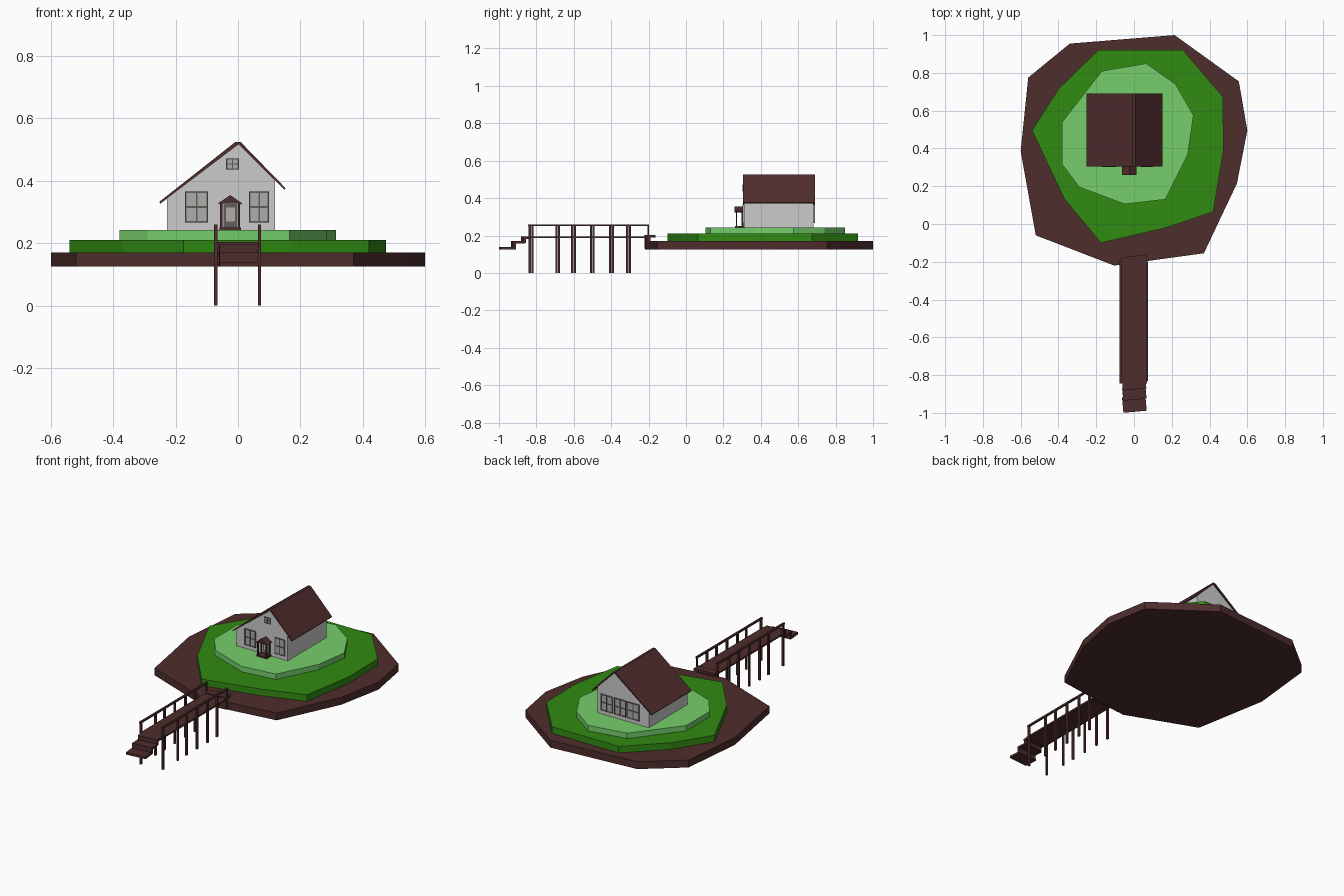
import bpy, bmesh, math
from mathutils import Matrix, Vector

if "Cube" in bpy.data.objects:
    bpy.data.objects.remove(bpy.data.objects["Cube"])


def mat(name, rgb):
    m = bpy.data.materials.new(name)
    m.diffuse_color = (*rgb, 1)
    m.use_nodes = True
    m.node_tree.nodes["Principled BSDF"].inputs["Base Color"].default_value = m.diffuse_color
    return m


BROWN = mat("brown", (0.078, 0.026, 0.026))
GREEN = mat("dark_green", (0.03, 0.26, 0.006))
LIGHT = mat("light_green", (0.18, 0.62, 0.15))
FRAME = mat("frame_grey", (0.12, 0.11, 0.10))
GLASS = mat("glass_grey", (0.42, 0.43, 0.41))


def finish(bm, name, material):
    bmesh.ops.recalc_face_normals(bm, faces=bm.faces)
    me = bpy.data.meshes.new(name)
    bm.to_mesh(me)
    bm.free()
    ob = bpy.data.objects.new(name, me)
    bpy.context.collection.objects.link(ob)
    if material:
        me.materials.append(material)
    return ob


def prism(name, pts, vec, material=None):
    """Extrude a closed 3D outline along vec."""
    bm = bmesh.new()
    face = bm.faces.new([bm.verts.new(p) for p in pts])
    ext = bmesh.ops.extrude_face_region(bm, geom=[face], use_keep_orig=True)
    moved = [g for g in ext["geom"] if isinstance(g, bmesh.types.BMVert)]
    bmesh.ops.translate(bm, verts=moved, vec=Vector(vec))
    return finish(bm, name, material)


def layer(name, outline, z0, z1, material):
    return prism(name, [(x, y, z0) for x, y in outline], (0, 0, z1 - z0), material)


def gable(name, profile, y0, y1, material=None):
    return prism(name, [(x, y0, z) for x, z in profile], (0, y1 - y0, 0), material)


def boxes(name, specs, material=None, turn=0):
    """Boxes given as (x0, x1, y0, y1, z0, z1), each turned about its own centre."""
    bm = bmesh.new()
    for x0, x1, y0, y1, z0, z1 in specs:
        m = (Matrix.Translation(((x0 + x1) / 2, (y0 + y1) / 2, (z0 + z1) / 2))
             @ Matrix.Rotation(turn, 4, 'Z')
             @ Matrix.Diagonal((x1 - x0, y1 - y0, z1 - z0, 1)))
        bmesh.ops.create_cube(bm, size=1, matrix=m)
    return finish(bm, name, material)


# Island layers
layer("soil", [(-.34, .955), (.215, 1), (.555, .755), (.6, .495), (.545, .215),
               (.37, -.155), (-.105, -.22), (-.52, -.06), (-.6, .385), (-.56, .775)],
      .125, .17, BROWN)
layer("lower_grass", [(-.19, .92), (.26, .92), (.47, .675), (.475, .395), (.42, .065),
                      (.17, -.02), (-.175, -.1), (-.37, .135), (-.54, .495), (-.4, .715)],
      .17, .21, GREEN)
layer("upper_grass", [(-.17, .81), (.065, .85), (.22, .74), (.315, .575), (.285, .37),
                      (.165, .13), (-.05, .105), (-.29, .195), (-.38, .315), (-.38, .54)],
      .21, .243, LIGHT)

# House walls and asymmetric roof
FRONT, BACK = .309, .683
gable("house_walls", [(-.228, .243), (.119, .243), (.119, .4), (.002, .517), (-.228, .344)],
      FRONT, BACK)
gable("roof", [(-.252, .333), (-.008, .525), (.008, .525), (.152, .377), (.149, .371),
               (.002, .517), (-.249, .327)], .305, .69, BROWN)


# Windows: glass pane, frame and crossed bars
def window(name, x0, x1, z0, z1, wall, side, t=.005, split=.5):
    def span(d):
        return sorted((wall - side * .002, wall + side * d))
    a, b = span(.003), span(.006)
    xm, zm = (x0 + x1) / 2, z0 + (z1 - z0) * split
    boxes(name + "_glass", [(x0, x1, *a, z0, z1)], GLASS)
    boxes(name + "_frame", [(x0, x0 + t, *b, z0, z1), (x1 - t, x1, *b, z0, z1),
                            (xm - t / 2, xm + t / 2, *b, z0, z1),
                            (x0, x1, *b, z0, z0 + t), (x0, x1, *b, z1 - t, z1),
                            (x0, x1, *b, zm - t / 2, zm + t / 2)], FRAME)


window("front_left_window", -.17, -.096, .266, .366, FRONT, -1)
window("front_right_window", .035, .1, .266, .366, FRONT, -1)
window("attic_window", -.038, .003, .436, .472, FRONT, -1, .004)
for i, x in enumerate((-.165, -.075, .015)):
    window(f"back_window_{i + 1}", x, x + .08, .266, .366, BACK, 1)

# Door and porch
boxes("door", [(-.046, -.002, FRONT - .004, FRONT + .002, .248, .325)], FRAME)
boxes("door_pane", [(-.038, -.01, FRONT - .006, FRONT, .27, .315)], GLASS)
boxes("porch_floor", [(-.06, .01, .262, FRONT, .243, .25)], BROWN)
boxes("porch_posts", [(x, x + .007, y, y + .007, .248, .333)
                      for x in (-.057, .0) for y in (.266, .298)], BROWN)
gable("porch_roof", [(-.063, .328), (-.025, .354), (.013, .328), (.01, .324),
                     (-.025, .345), (-.06, .324)], .26, FRONT, BROWN)
gable("porch_gable", [(-.057, .327), (-.025, .348), (.007, .327)], .264, .27, BROWN)

# Bridge deck, posts and handrails
boxes("bridge_deck", [(-.07, .068, -.845, -.2, .186, .196)], BROWN)
POST_Y = (-.835, -.693, -.608, -.508, -.406, -.314)
for side, x, shift in (("left", -.071, .0), ("right", .069, .014)):
    boxes(side + "_bridge_posts",
          [(x - .0055, x + .0055, y + shift - .006, y + shift + .006, 0, .256)
           for y in POST_Y], BROWN)
    boxes(side + "_handrail", [(x - .0055, x + .0055, -.845 + shift, -.198, .25, .26),
                               (x - .004, x + .004, -.207, -.199, .186, .252)], BROWN)

# Steps at both ends of the bridge, slightly skewed
boxes("lower_steps", [(-.06, .064, -.994, -.914, .125, .139),
                      (-.06, .064, -.93, -.866, .156, .17),
                      (-.06, .064, -.93, -.914, .13, .17),
                      (-.06, .064, -.876, -.84, .182, .196),
                      (-.06, .064, -.876, -.86, .16, .196)], BROWN, .09)
boxes("island_step", [(-.07, .066, -.216, -.17, .188, .203),
                      (-.07, .066, -.216, -.195, .13, .2)], BROWN, .09)
